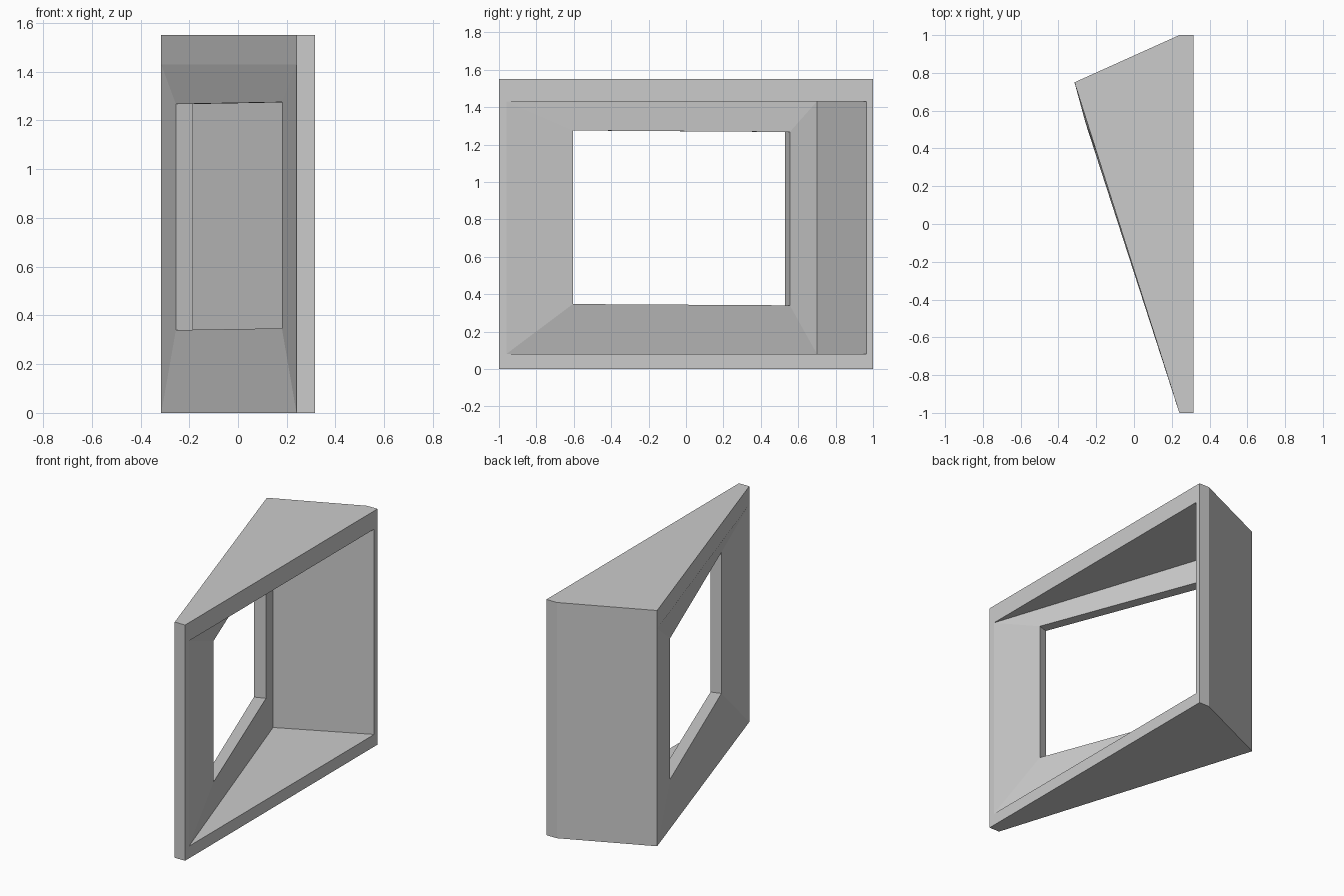
import bpy
import bmesh

cube = bpy.data.objects.get("Cube")
if cube:
    bpy.data.objects.remove(cube, do_unlink=True)

# Single matte grey
grey = bpy.data.materials.new("light_grey")
grey.use_nodes = True
colour = (0.6, 0.6, 0.6, 1)
grey.diffuse_color = colour
grey.node_tree.nodes["Principled BSDF"].inputs["Base Color"].default_value = colour

HEIGHT, FLOOR, CEILING = 1.55, 0.08, 1.43
bm = bmesh.new()


def post(x, y, low, high):
    """Lower and upper vertex on one vertical line."""
    return [bm.verts.new((x, y, z)) for z in (low, high)]


def ring(a, b):
    """Loop of four vertices around two posts."""
    return [a[0], b[0], b[1], a[1]]


def bridge(r, s):
    for i in range(4):
        j = (i + 1) % 4
        bm.faces.new((r[i], r[j], s[j], s[i]))


# Wedge plan: near rim edge, far rim edge, far end, peak, near end
plan = [(0.315, -1), (0.315, 1), (0.24, 1), (-0.315, 0.75), (0.24, -1)]
shell = [post(x, y, 0, HEIGHT) for x, y in plan]
rim_near, rim_far, end_far, peak, end_near = shell

# Top, bottom and end walls
for level in (0, 1):
    bm.faces.new([p[level] for p in shell])
peak_mid = bm.verts.new((-0.315, 0.75, CEILING))
near_mid = bm.verts.new((0.24, -1, CEILING))
bm.faces.new(ring(rim_far, end_far))
bm.faces.new((end_far[0], peak[0], peak_mid, peak[1], end_far[1]))
bm.faces.new((end_near[0], rim_near[0], rim_near[1], end_near[1], near_mid))
bm.faces.new((peak_mid, near_mid, end_near[1], peak[1]))

# Window wall, sloping gently in to the window from both sides
wall = [end_near[0], peak[0], peak_mid, near_mid]
window_outer = ring(post(0.18, -0.625, 0.347, 1.275), post(-0.255, 0.53, 0.34, 1.267))
window_inner = ring(post(0.245, -0.605, 0.347, 1.275), post(-0.185, 0.555, 0.34, 1.267))
tip = post(0.315, -0.96, FLOOR, CEILING)
corner = post(-0.235, 0.70, FLOOR, CEILING)
mouth = post(0.315, 0.965, FLOOR, CEILING)
bridge(wall, window_outer)
bridge(window_outer, window_inner)
bridge(window_inner, ring(tip, corner))

# Cavity floor, ceiling and end wall, then the open rim
for level in (0, 1):
    bm.faces.new((tip[level], corner[level], mouth[level]))
bm.faces.new(ring(corner, mouth))
bridge(ring(tip, mouth), ring(rim_near, rim_far))

bmesh.ops.recalc_face_normals(bm, faces=bm.faces)
mesh = bpy.data.meshes.new("wedge_frame")
bm.to_mesh(mesh)
bm.free()
mesh.materials.append(grey)
frame = bpy.data.objects.new("wedge_frame", mesh)
bpy.context.collection.objects.link(frame)
